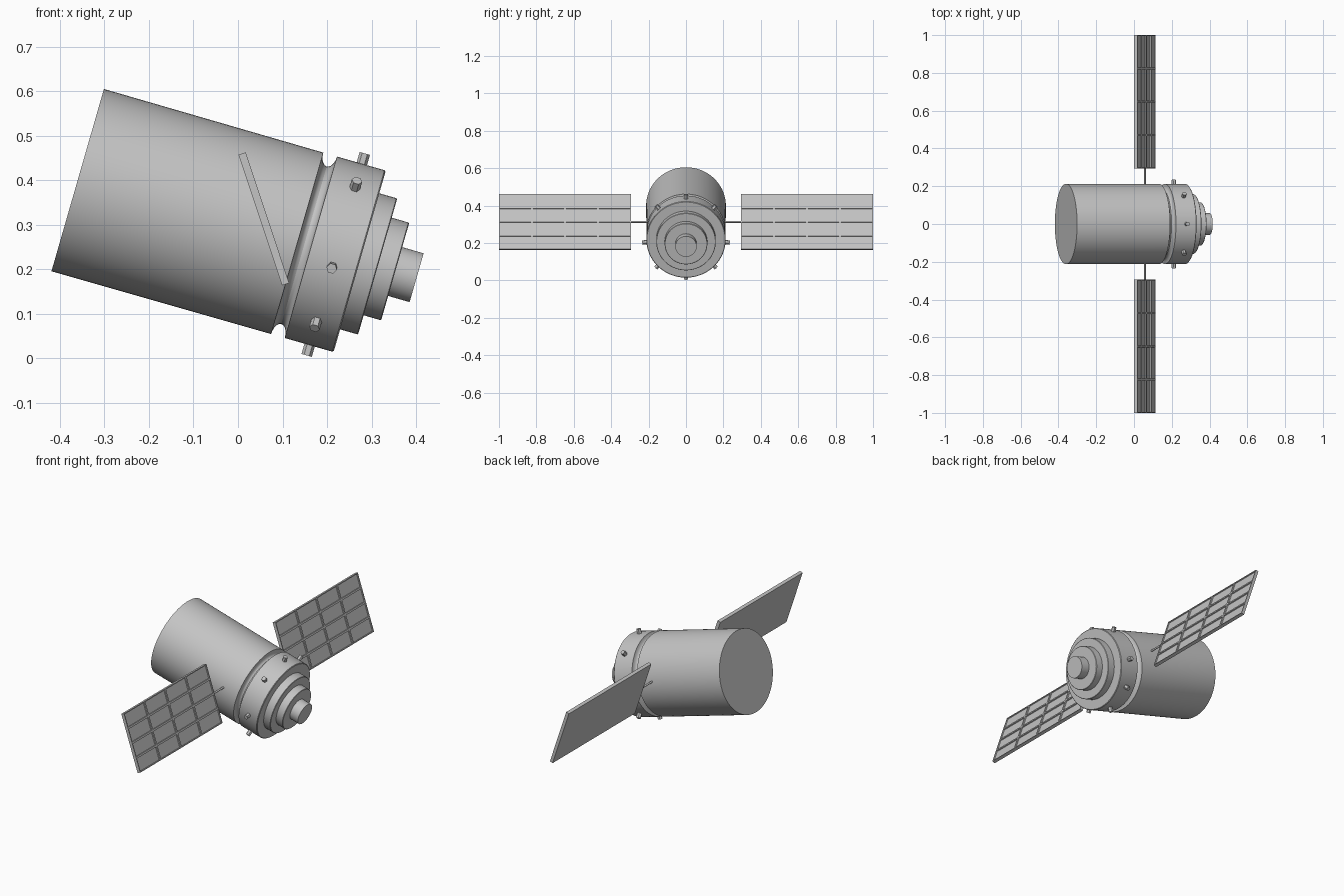
import bpy, bmesh
from math import radians, sin, cos, pi
from mathutils import Matrix, Vector

cube = bpy.data.objects.get("Cube")
if cube:
    bpy.data.objects.remove(cube, do_unlink=True)

grey = bpy.data.materials.new("satellite grey")
grey.use_nodes = True
colour = (0.55, 0.55, 0.55, 1)
grey.diffuse_color = colour
grey.node_tree.nodes["Principled BSDF"].inputs["Base Color"].default_value = colour

# Local z runs along the hull from its flat back to its nose
HULL = Matrix.Translation((-0.36, 0, 0.40)) @ Matrix.Rotation(radians(106.06), 4, 'Y')


def finish(bm, name, matrix=None, smooth=False):
    bmesh.ops.recalc_face_normals(bm, faces=bm.faces)
    if matrix:
        bm.transform(matrix)
    mesh = bpy.data.meshes.new(name)
    bm.to_mesh(mesh)
    bm.free()
    mesh.materials.append(grey)
    obj = bpy.data.objects.new(name, mesh)
    bpy.context.collection.objects.link(obj)
    if smooth:
        bpy.ops.object.select_all(action='DESELECT')
        obj.select_set(True)
        bpy.context.view_layer.objects.active = obj
        bpy.ops.object.shade_smooth_by_angle(angle=radians(30))
    return obj


def lathe(name, profile):
    bm = bmesh.new()
    verts = [bm.verts.new((r, 0, t)) for r, t in profile]
    edges = [bm.edges.new(pair) for pair in zip(verts, verts[1:])]
    bmesh.ops.spin(bm, geom=verts + edges, cent=(0, 0, 0), axis=(0, 0, 1),
                   angle=2 * pi, steps=96)
    bmesh.ops.remove_doubles(bm, verts=bm.verts, dist=0.0001)
    return finish(bm, name, HULL, True)


def rod(name, start, end, radius, sides, matrix=None, smooth=False):
    start, end = Vector(start), Vector(end)
    axis = end - start
    bm = bmesh.new()
    bmesh.ops.create_cone(bm, cap_ends=True, segments=sides, radius1=radius,
                          radius2=radius, depth=axis.length)
    bm.transform(Matrix.Translation((start + end) / 2)
                 @ axis.to_track_quat('Z', 'Y').to_matrix().to_4x4())
    return finish(bm, name, matrix, smooth)


# Hull: barrel, rounded groove, collar and stepped nose in one turned profile
groove = [(0.212 - 0.028 * sin(pi * i / 10), 0.529 - 0.016 * cos(pi * i / 10))
          for i in range(11)]
lathe("hull", [(0, 0), (0.213, 0)] + groove
      + [(0.212, 0.656), (0.209, 0.659), (0.159, 0.659), (0.159, 0.699),
         (0.157, 0.701), (0.114, 0.701), (0.114, 0.740), (0.112, 0.742),
         (0.057, 0.742), (0.057, 0.792), (0, 0.792)])

# Thrusters: eight hexagonal pegs around the collar
for number, degrees in enumerate((0, 43, 98, 137, 180, -137, -98, -43)):
    a = radians(degrees)
    out = Vector((-cos(a), sin(a), 0))
    lift = Vector((0, 0, 0.603))
    rod(f"thruster_{number + 1}", out * 0.19 + lift, out * 0.236 + lift,
        0.012, 6, HULL)


# Solar panels: thin boards with a recessed grid of cells on the forward face
def solar_panel(name, side):
    length, width, thick, n, border = 0.705, 0.309, 0.017, 4, 0.007
    bm = bmesh.new()
    bmesh.ops.create_grid(bm, x_segments=n, y_segments=n, size=0.5)
    bmesh.ops.scale(bm, vec=(length, width, 1), verts=bm.verts)
    cells = list(bm.faces)
    rim = [e for e in bm.edges if e.is_boundary]
    skirt = bmesh.ops.extrude_edge_only(bm, edges=rim)["geom"]
    low = [v for v in skirt if isinstance(v, bmesh.types.BMVert)]
    bmesh.ops.translate(bm, vec=(0, 0, -thick), verts=low)
    bmesh.ops.contextual_create(
        bm, geom=[e for e in skirt if isinstance(e, bmesh.types.BMEdge)
                  and all(v in low for v in e.verts)])
    bmesh.ops.recalc_face_normals(bm, faces=bm.faces)
    bmesh.ops.inset_individual(bm, faces=cells, thickness=border)
    bmesh.ops.inset_individual(bm, faces=cells, thickness=0.0005, depth=-0.006)
    bmesh.ops.translate(bm, vec=(0, 0, thick / 2), verts=bm.verts)
    # Local x becomes y, local z faces forward and slightly up
    tilt = radians(18.4)
    turn = Matrix(((0, -sin(tilt), cos(tilt)), (1, 0, 0),
                   (0, cos(tilt), sin(tilt)))).to_4x4()
    place = Matrix.Translation((0.058, side * (1 - length / 2), 0.313))
    finish(bm, name, place @ turn)


for side, label in ((1, "back"), (-1, "front")):
    solar_panel(f"{label}_solar_panel", side)
    rod(f"{label}_panel_arm", (0.058, side * 0.18, 0.313),
        (0.058, side * 0.30, 0.313), 0.005, 16, None, True)
